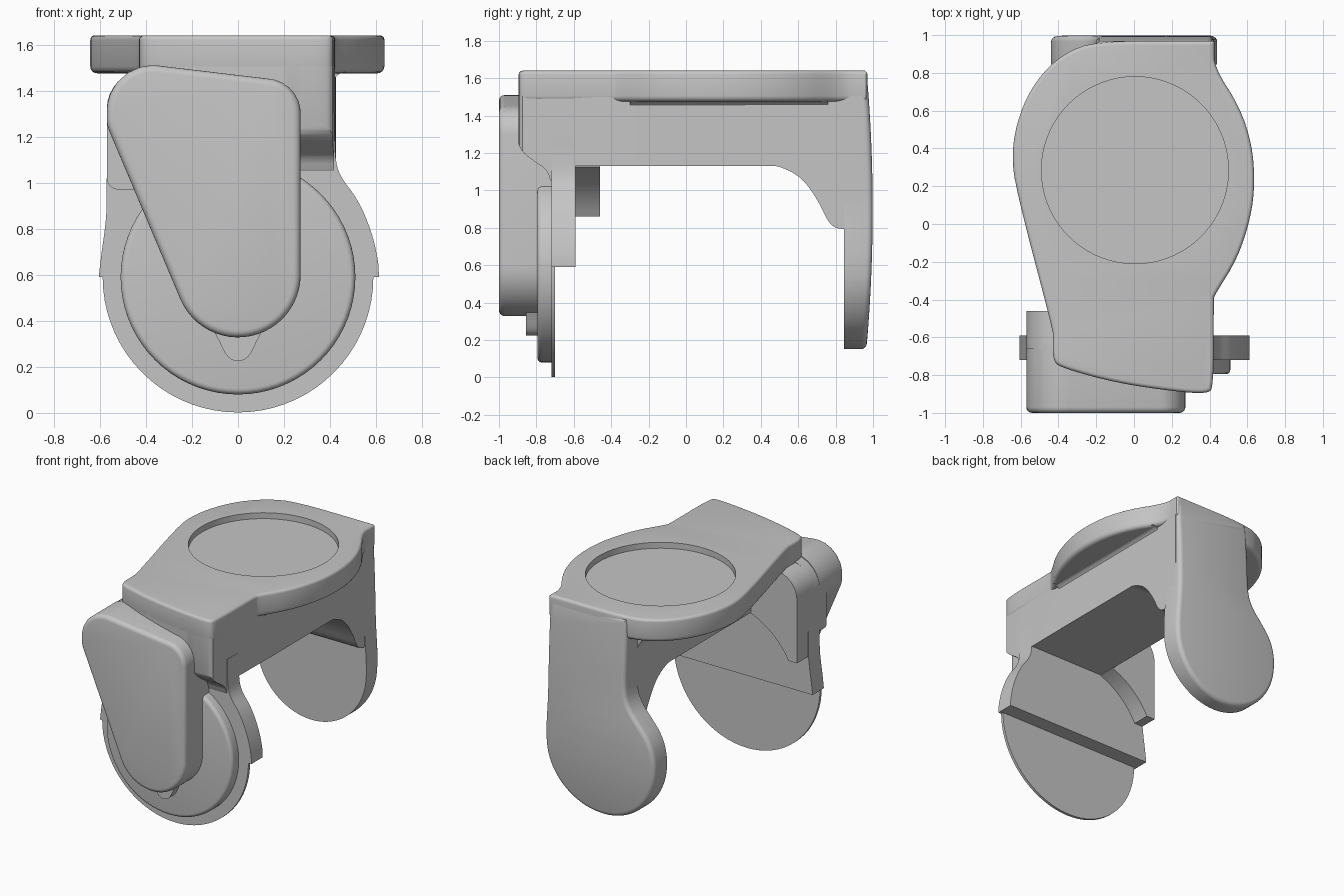
import bpy, bmesh, math
from mathutils import Vector

if "Cube" in bpy.data.objects:
    bpy.data.objects.remove(bpy.data.objects["Cube"], do_unlink=True)

grey = bpy.data.materials.new("plain grey")
grey.use_nodes = True
COLOUR = (0.56, 0.56, 0.56, 1)
grey.diffuse_color = COLOUR
grey.node_tree.nodes["Principled BSDF"].inputs["Base Color"].default_value = COLOUR

# Where an outline's (u, v) and the extrusion depth go, per extrusion axis
PLACE = {"x": lambda u, v, d: (d, u, v),
         "y": lambda u, v, d: (u, d, v),
         "z": lambda u, v, d: (u, v, d)}
AXIS = {"x": 0, "y": 1, "z": 2}
HUB = 0.59


def sharp(u, v):
    """A corner that soften() leaves alone."""
    return [(u, v)] * 2


def soften(pts, rounds=2):
    """Round an outline by cutting its corners; repeated points stay sharp."""
    for _ in range(rounds):
        out = []
        for i, p in enumerate(pts):
            a, b = Vector(p), Vector(pts[(i + 1) % len(pts)])
            if (a - b).length < 1e-5:
                out += [a, b]
            else:
                out += [a.lerp(b, 0.25), a.lerp(b, 0.75)]
        pts = out
    return pts


def arc(cx, cz, r, start, end, n=24):
    angles = [math.radians(start + (end - start) * i / n) for i in range(n + 1)]
    return [(cx + r * math.cos(a), cz + r * math.sin(a)) for a in angles]


def fillet(pts, n=7):
    """Outline from (u, v, radius) corners."""
    out = []
    for i, (u, v, r) in enumerate(pts):
        p = Vector((u, v))
        if r == 0:
            out.append(p)
            continue
        a = (Vector(pts[i - 1][:2]) - p).normalized()
        b = (Vector(pts[(i + 1) % len(pts)][:2]) - p).normalized()
        half = a.angle(b) / 2
        centre = p + (a + b).normalized() * r / math.sin(half)
        s, e = p + a * r / math.tan(half) - centre, p + b * r / math.tan(half) - centre
        for k in range(n + 1):
            out.append(centre + s.lerp(e, k / n).normalized() * r)
    return out


def prism(name, pts, axis, lo, hi, round_lo=0, round_hi=0):
    """Extrude an outline and round the rims of its two caps."""
    bm = bmesh.new()
    clean = []
    for p in pts:
        if not clean or (Vector(p) - Vector(clean[-1])).length > 1e-4:
            clean.append(p)
    face = bm.faces.new([bm.verts.new(PLACE[axis](p[0], p[1], lo)) for p in clean])
    geom = bmesh.ops.extrude_face_region(bm, geom=[face])["geom"]
    shift = Vector(PLACE[axis](0, 0, hi - lo))
    bmesh.ops.translate(bm, vec=shift, verts=[g for g in geom if isinstance(g, bmesh.types.BMVert)])
    bmesh.ops.recalc_face_normals(bm, faces=bm.faces)
    k = AXIS[axis]
    for level, width in ((lo, round_lo), (hi, round_hi)):
        if width:
            rim = [e for e in bm.edges if all(abs(v.co[k] - level) < 1e-5 for v in e.verts)]
            bmesh.ops.bevel(bm, geom=rim, offset=width, segments=4, profile=0.5, affect="EDGES")
    mesh = bpy.data.meshes.new(name)
    bm.to_mesh(mesh)
    bm.free()
    mesh.materials.append(grey)
    ob = bpy.data.objects.new(name, mesh)
    bpy.context.collection.objects.link(ob)
    return ob


def activate(ob):
    bpy.ops.object.select_all(action="DESELECT")
    ob.select_set(True)
    bpy.context.view_layer.objects.active = ob


def combine(ob, tool, operation):
    mod = ob.modifiers.new("cut", "BOOLEAN")
    mod.operation, mod.object, mod.solver = operation, tool, "EXACT"
    activate(ob)
    bpy.ops.object.modifier_apply(modifier=mod.name)
    bpy.data.objects.remove(tool, do_unlink=True)


# Top flange with its round recess
front_edge = [(-0.43, -0.72), (-0.39, -0.76), (-0.1, -0.84), (0.2, -0.885), (0.39, -0.9), (0.422, -0.86)]
back_edge = [(0.425, 0.95), (0.425, 0.97), (0.38, 0.97), (-0.2, 0.97), (-0.38, 0.9)]
right_bulge = [(0.422, -0.4), (0.425, -0.38), (0.55, -0.18), (0.62, 0.04), (0.64, 0.22),
               (0.625, 0.42), (0.56, 0.62), (0.425, 0.83)]
left_bulge = [(-0.52, 0.76), (-0.61, 0.58), (-0.65, 0.37), (-0.62, 0.16), (-0.43, -0.56), (-0.43, -0.6)]
flange = prism("top_flange", soften(front_edge + right_bulge + back_edge + left_bulge),
               "z", 1.475, 1.64, 0.03, 0.02)
combine(flange, prism("recess_cutter", arc(0.005, 0.285, 0.495, 0, 355, 71), "z", 1.597, 1.8),
        "DIFFERENCE")

# Body: side profile trimmed by a plan outline that is narrow behind the arm
side = sharp(-0.59, 1.13) + [(-0.7, 1.13), (-0.72, 1.03), (-0.74, 1.11), (-0.82, 1.16),
                             (-0.89, 1.22), (-0.905, 1.3)] + sharp(-0.905, 1.59)
side += sharp(0.95, 1.59) + sharp(0.95, 0.79) + [(0.84, 0.79), (0.77, 0.81), (0.71, 0.94),
                                                 (0.62, 1.07), (0.5, 1.13), (0.45, 1.13)]
body = prism("body", soften(side), "x", -0.8, 0.8)
plan = soften(front_edge + [(0.425, 0.9)] + sharp(0.425, 0.96) + sharp(-0.2, 0.96)
              + sharp(-0.2, -0.48) + sharp(-0.43, -0.48) + [(-0.43, -0.6)])
combine(body, prism("plan_cutter", plan, "z", 0.5, 1.8), "INTERSECT")

# Hollow fillets between the body walls and the flange
for name, wall, reach, drop, start, end in (("left_fillet", 0.41, 0.06, 0.06, -0.3, 0.76),
                                            ("right_fillet", -0.19, -0.16, 0.16, -0.48, 0.84)):
    curve = [(wall + reach * (1 - math.cos(t)), 1.48 - drop * (1 - math.sin(t)))
             for t in (math.pi / 2 * i / 8 for i in range(9))]
    prism(name, curve + [(wall, 1.49)], "y", start, end)

# Rear leg: round foot, waist on one side, bowed back face
leg_outline = sharp(0.422, 1.625) + [(0.422, 1.1), (0.425, 0.9), (0.44, 0.7)]
leg_outline += arc(0, HUB, 0.441, 0, -180, 16)
leg_outline += [(-0.435, 0.68), (-0.4, 0.79), (-0.32, 0.89), (-0.24, 0.98), (-0.2, 1.08), (-0.2, 1.3)]
leg_outline += sharp(-0.2, 1.625)
leg = prism("rear_leg", soften(leg_outline), "y", 0.845, 0.998, 0, 0.03)
bm = bmesh.new()
bm.from_mesh(leg.data)
for i in range(1, 12):
    bmesh.ops.bisect_plane(bm, geom=bm.verts[:] + bm.edges[:] + bm.faces[:],
                           plane_co=(0, 0, 0.15 + i * 0.12), plane_no=(0, 0, 1))
for v in bm.verts:
    if v.co.y > 0.9:
        v.co.y -= 0.06 * (v.co.z - 0.9) ** 2
bm.to_mesh(leg.data)
bm.free()

# Wheel: thin back disc and rounded front disc
prism("back_disc", arc(0, HUB, 0.588, 0, 355, 71), "y", -0.72, -0.70)
prism("wheel_disc", arc(0, HUB, 0.51, 0, 355, 71), "y", -0.795, -0.71, 0.025)

# Fender slab over the upper half of the wheel
fender = sharp(0.42, 1.3) + [(0.42, 1.12), (0.44, 1.03), (0.52, 0.93), (0.58, 0.79), (0.61, 0.66)]
fender += sharp(0.612, HUB) + sharp(-0.605, HUB) + [(-0.595, 0.68), (-0.575, 0.82), (-0.57, 0.9)]
fender += sharp(-0.57, 1.3)
prism("fender", soften(fender), "y", -0.72, -0.59)

# Pedal cover and the arm joining it to the body
foot = [(u, v, 0) for u, v in arc(0, 0.6, 0.272, 0, -157)]
cover = fillet([(-0.57, 1.25, 0.15), (-0.57, 1.535, 0.2), (0.272, 1.435, 0.15)] + foot)
prism("pedal_cover", cover, "y", -1.0, -0.72, 0.03)
arm_top = fillet([(-0.57, 0.97, 0.05), (-0.57, 1.53, 0.2), (-0.1, 1.47, 0), (-0.1, 1.1, 0), (-0.4, 0.97, 0)])
prism("pedal_arm", arm_top, "y", -0.8, -0.64)
rib = [(-0.57, 0.86)] + arc(0, HUB, 0.57, 151.7, 110, 12) + [(-0.19, 1.48)] \
    + arc(-0.4, 1.32, 0.17, 90, 180, 8)
prism("arm_rib", rib, "y", -0.66, -0.46)

# Small tab below the cover
tab = soften([(-0.13, 0.4), (-0.09, 0.33), (-0.04, 0.225), (0.04, 0.225), (0.09, 0.33), (0.13, 0.4)])
prism("lower_tab", tab, "y", -0.855, -0.78)

# Smooth shading that keeps the hard edges
for ob in bpy.context.scene.objects:
    if ob.type == "MESH" and ob.data.materials and ob.data.materials[0] == grey:
        activate(ob)
        bpy.ops.object.shade_smooth_by_angle(angle=math.radians(35))
